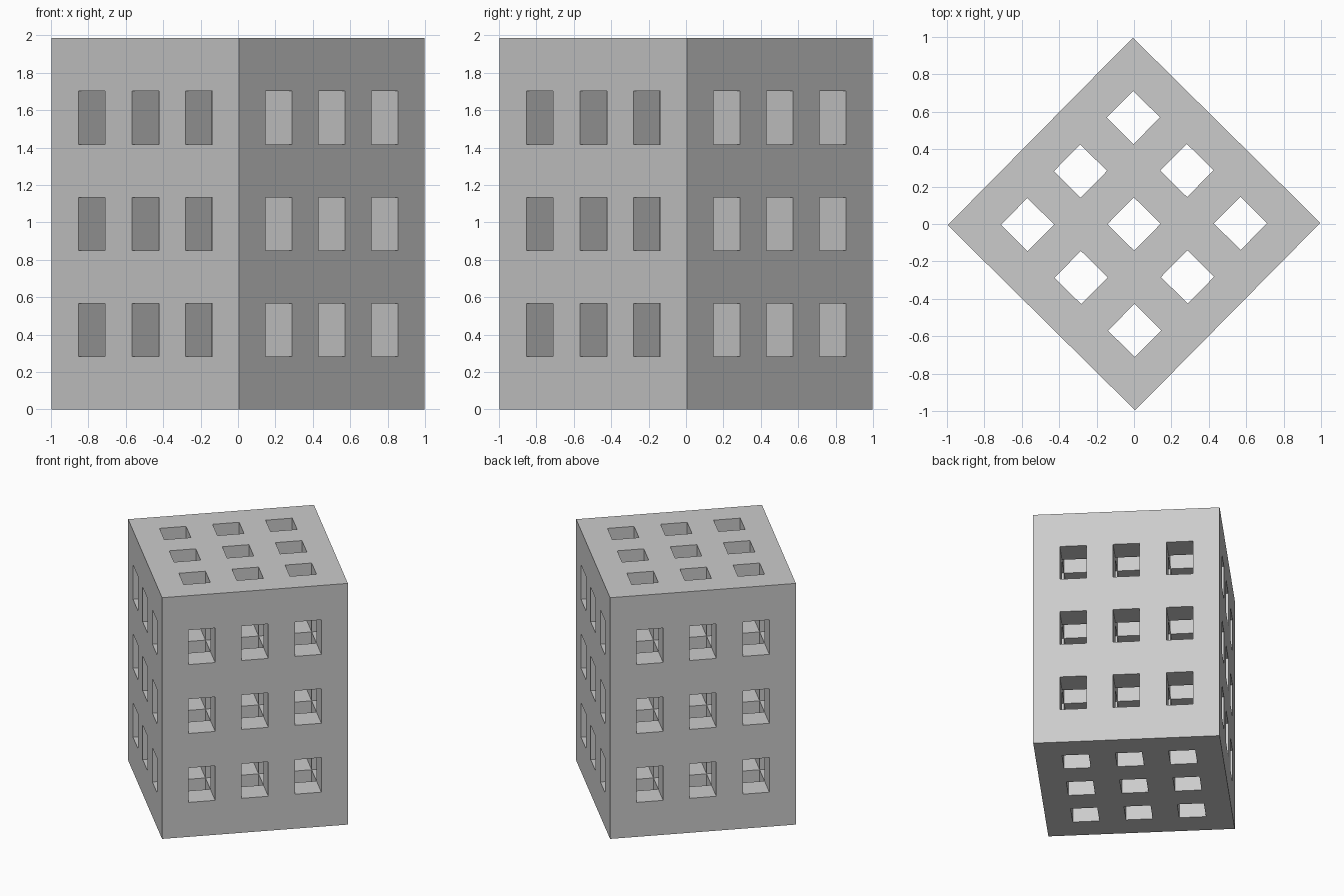
import bpy
import bmesh
import math
from mathutils import Matrix, Vector

default_cube = bpy.data.objects.get("Cube")
if default_cube:
    bpy.data.objects.remove(default_cube, do_unlink=True)

CELLS = 7
WIDTH = 1.409
HEIGHT = 1.985
TURN = math.radians(45.35)

# Matte grey for the whole block
grey = bpy.data.materials.new("plain grey")
grey.use_nodes = True
colour = (0.6, 0.6, 0.6, 1)
grey.diffuse_color = colour
grey.node_tree.nodes["Principled BSDF"].inputs["Base Color"].default_value = colour


def solid(cell):
    """Square tunnels run along all three axes through the odd cells."""
    inside = all(0 <= c < CELLS for c in cell)
    return inside and sum(c % 2 for c in cell) < 2


def add_wall(bm, cell, axis, side):
    """Add the outward-facing quad of a cell on one side of an axis."""
    u, v = (axis + 1) % 3, (axis + 2) % 3
    corners = []
    for du, dv in ((0, 0), (1, 0), (1, 1), (0, 1)):
        point = Vector(cell)
        point[axis] += side
        point[u] += du
        point[v] += dv
        corners.append(bm.verts.new(point))
    bm.faces.new(corners if side else corners[::-1])


# Pierced block: a wall wherever a solid cell meets open space
bm = bmesh.new()
for index in range(CELLS ** 3):
    cell = (index % CELLS, index // CELLS % CELLS, index // CELLS ** 2)
    if not solid(cell):
        continue
    for axis in range(3):
        for side in (0, 1):
            neighbour = list(cell)
            neighbour[axis] += 2 * side - 1
            if not solid(neighbour):
                add_wall(bm, cell, axis, side)
bmesh.ops.remove_doubles(bm, verts=bm.verts, dist=0.01)

# Size the grid, centre it and turn it corner-first
centre = Matrix.Translation((-CELLS / 2, -CELLS / 2, 0))
size = Matrix.Diagonal((WIDTH / CELLS, WIDTH / CELLS, HEIGHT / CELLS, 1))
bm.transform(Matrix.Rotation(TURN, 4, "Z") @ size @ centre)

mesh = bpy.data.meshes.new("pierced_block")
bm.to_mesh(mesh)
bm.free()
mesh.materials.append(grey)
block = bpy.data.objects.new("pierced_block", mesh)
bpy.context.collection.objects.link(block)
